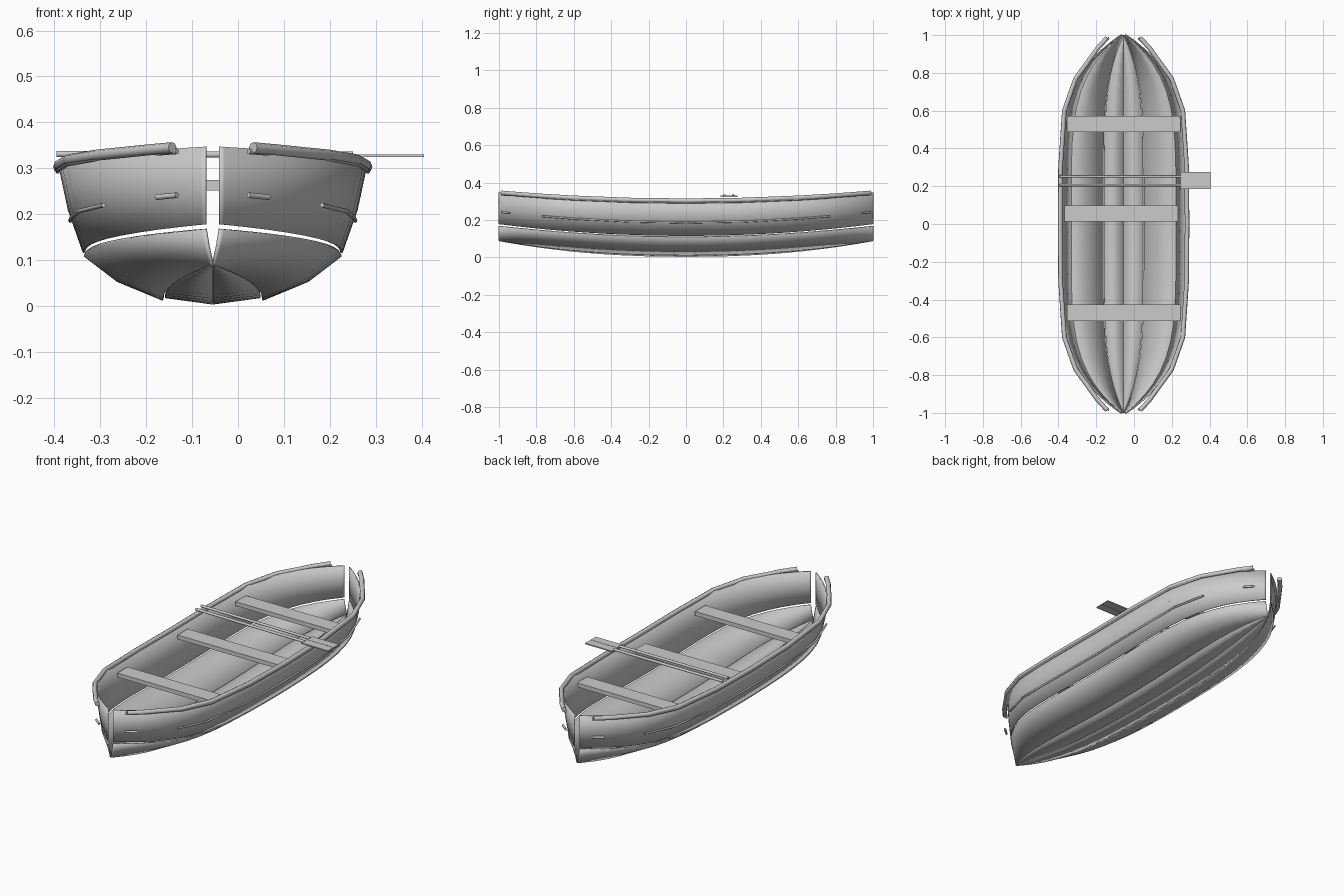
import bpy, bmesh, math

old = bpy.data.objects.get("Cube")
if old:
    bpy.data.objects.remove(old, do_unlink=True)

CX = -0.055      # centreline of the boat; the oar blades overhang to its left
TIP = 0.015      # half of the open slit at bow and stern

grey = bpy.data.materials.new("plain grey")
grey.use_nodes = True
grey.diffuse_color = (0.6, 0.6, 0.6, 1)
grey.node_tree.nodes["Principled BSDF"].inputs["Base Color"].default_value = (0.6, 0.6, 0.6, 1)


def finish(ob, angle=30):
    ob.data.materials.append(grey)
    bpy.ops.object.select_all(action="DESELECT")
    ob.select_set(True)
    bpy.context.view_layer.objects.active = ob
    bpy.ops.object.shade_smooth_by_angle(angle=math.radians(angle))


def edge(half, z_mid, rise, tip=0.0, power=2.0):
    """Long hull edge: y -> (half breadth, height)."""
    def at(y):
        fullness = 1 - abs(y) ** 4.7
        return tip + (half - tip) * fullness, z_mid + rise * abs(y) ** power
    return at


def panel(name, edges, side, stations=28):
    """Thin plank lofted lengthwise through a set of hull edges."""
    bm = bmesh.new()
    rows = []
    for i in range(stations + 1):
        y = math.sin(math.pi * (i / stations - 0.5))
        points = [e(y) for e in edges]
        rows.append([bm.verts.new((CX + side * x, y, z)) for x, z in points])
    for a, b in zip(rows, rows[1:]):
        for j in range(len(edges) - 1):
            bm.faces.new((a[j], b[j], b[j + 1], a[j + 1]))
    bmesh.ops.remove_doubles(bm, verts=bm.verts, dist=0.0001)
    bmesh.ops.recalc_face_normals(bm, faces=bm.faces)
    mesh = bpy.data.meshes.new(name)
    bm.to_mesh(mesh)
    bm.free()
    ob = bpy.data.objects.new(name, mesh)
    bpy.context.collection.objects.link(ob)
    thick = ob.modifiers.new("plank thickness", "SOLIDIFY")
    thick.thickness = 0.006
    thick.offset = 0
    finish(ob)


def tube(name, points, radius):
    """Round bar along a polyline."""
    curve = bpy.data.curves.new(name, "CURVE")
    curve.dimensions = "3D"
    curve.bevel_depth = radius
    curve.bevel_resolution = 2
    curve.use_fill_caps = True
    spline = curve.splines.new("POLY")
    spline.points.add(len(points) - 1)
    for p, co in zip(spline.points, points):
        p.co = (*co, 1)
    ob = bpy.data.objects.new(name, curve)
    bpy.context.collection.objects.link(ob)
    bpy.ops.object.select_all(action="DESELECT")
    ob.select_set(True)
    bpy.context.view_layer.objects.active = ob
    bpy.ops.object.convert(target="MESH")
    finish(bpy.context.object, 50)


def box(name, centre, size):
    bpy.ops.mesh.primitive_cube_add(size=1, location=centre)
    ob = bpy.context.object
    ob.name = name
    ob.scale = size
    bpy.ops.object.transform_apply(location=False, rotation=False, scale=True)
    finish(ob)


# Hull edges from the keel up to the sheer
keel = edge(0.0, 0.006, 0.084, power=2.2)
floor_edge = edge(0.104, 0.02, 0.07, power=2.2)
bilge_low = edge(0.108, 0.014, 0.076, power=2.2)
bilge_mid = edge(0.207, 0.055, 0.075, 0.009)
bilge_top = edge(0.279, 0.11, 0.058, TIP)
side_low = edge(0.28, 0.116, 0.062, TIP)
side_mid = edge(0.313, 0.21, 0.052, TIP)
sheer = edge(0.333, 0.304, 0.043, TIP)

gunwale_plan = [(0, 0.336), (0.3, 0.334), (0.6, 0.314), (0.77, 0.254), (0.93, 0.138), (0.985, 0.088)]


def both_ends(half_points):
    return [(-y, x) for y, x in reversed(half_points) if y > 0] + list(half_points)


for side, word in ((1, "left"), (-1, "right")):
    panel(f"{word}_floor_plank", [keel, floor_edge], side)
    panel(f"{word}_bilge_plank", [bilge_low, bilge_mid, bilge_top], side)
    panel(f"{word}_topside_plank", [side_low, side_mid, sheer], side)

    # Rounded gunwale along the sheer
    path = [(CX + side * x, y, 0.303 + 0.043 * y * y) for y, x in both_ends(gunwale_plan)]
    tube(f"{word}_gunwale", path, 0.012)

    # Slim rubbing rails, with short separate lengths near both ends
    for label, base, rise, inset in (("upper", 0.293, 0.045, 0.0), ("lower", 0.186, 0.057, 0.028)):
        main = [(y, x - inset * (1 - y ** 4) + 0.002) for y, x in gunwale_plan[:4]]
        path = [(CX + side * x, y, base + rise * y * y) for y, x in both_ends(main)]
        tube(f"{word}_{label}_rail", path, 0.005)
        for end, end_word in ((-1, "front"), (1, "rear")):
            stub = [(CX + side * x, end * y, base + rise * y * y)
                    for y, x in ((0.945, 0.122), (0.985, 0.078))]
            tube(f"{word}_{label}_{end_word}_rail_stub", stub, 0.006)

# Three bench seats
for name, y in (("front_seat", -0.47), ("middle_seat", 0.055), ("rear_seat", 0.53)):
    shift = -0.012 if name == "middle_seat" else 0
    box(name, (CX + shift, y, 0.263), (0.6, 0.086, 0.022))

# Pair of oars laid across the gunwales
for name, y, blade_y in (("front_oar", 0.206, 0.207), ("rear_oar", 0.252, 0.253)):
    tube(f"{name}_shaft", [(-0.395, y, 0.331), (0.25, y, 0.329)], 0.007)
    box(f"{name}_blade", (0.325, blade_y, 0.327), (0.16, 0.044, 0.006))
